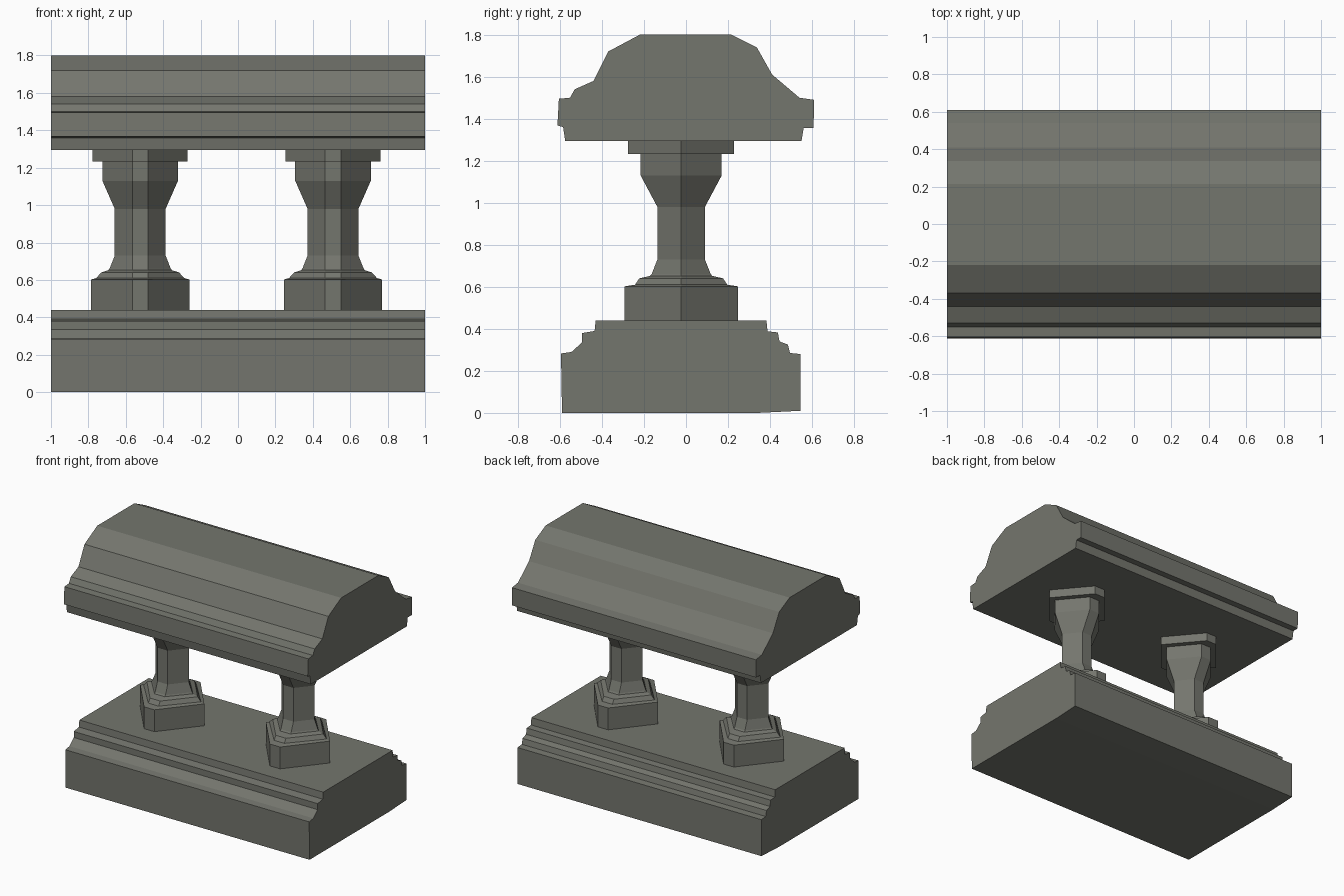
import bpy, bmesh

stone = bpy.data.materials.new("grey stone")
stone.diffuse_color = (0.175, 0.18, 0.155, 1)


def finish(name, bm):
    bmesh.ops.recalc_face_normals(bm, faces=bm.faces)
    me = bpy.data.meshes.new(name)
    bm.to_mesh(me)
    bm.free()
    me.materials.append(stone)
    ob = bpy.data.objects.new(name, me)
    bpy.context.collection.objects.link(ob)
    return ob


def loft(name, rings):
    """Join successive point rings with quads and cap both ends."""
    bm = bmesh.new()
    loops = [[bm.verts.new(p) for p in ring] for ring in rings]
    n = len(loops[0])
    for a, b in zip(loops, loops[1:]):
        for i in range(n):
            j = (i + 1) % n
            bm.faces.new((a[i], a[j], b[j], b[i]))
    bm.faces.new(loops[0])
    bm.faces.new(loops[-1])
    return finish(name, bm)


def extrude_along_x(name, profile):
    return loft(name, [[(x, y, z) for y, z in profile] for x in (-1, 1)])


# Stepped base, (y, z) profile
extrude_along_x("base_rail", [
    (-0.59, 0), (0.34, 0), (0.545, 0.01), (0.545, 0.28), (0.495, 0.285),
    (0.485, 0.325), (0.445, 0.34), (0.437, 0.383), (0.388, 0.388),
    (0.383, 0.44), (-0.43, 0.44), (-0.435, 0.39), (-0.495, 0.38),
    (-0.495, 0.335), (-0.545, 0.29), (-0.595, 0.283)])

# Rounded handrail, (y, z) profile
extrude_along_x("top_rail", [
    (-0.575, 1.295), (0.55, 1.295), (0.56, 1.357), (0.607, 1.357), (0.61, 1.49),
    (0.54, 1.50), (0.41, 1.61), (0.337, 1.74), (0.215, 1.80), (-0.22, 1.80),
    (-0.37, 1.72), (-0.44, 1.58), (-0.53, 1.54), (-0.552, 1.50),
    (-0.605, 1.495), (-0.612, 1.368), (-0.585, 1.36)])

# Six-sided balusters: (z, half width, half depth) levels
LEVELS = [(0.435, 0.263, 0.27), (0.602, 0.263, 0.27), (0.610, 0.235, 0.22),
          (0.640, 0.208, 0.20), (0.652, 0.170, 0.148), (0.662, 0.163, 0.14),
          (0.73, 0.136, 0.113), (0.98, 0.136, 0.113), (1.13, 0.202, 0.193),
          (1.232, 0.202, 0.193), (1.232, 0.254, 0.252), (1.30, 0.254, 0.252)]
FLAT, CY = 0.042, -0.023
for name, cx in (("left_baluster", -0.523), ("right_baluster", 0.508)):
    loft(name, [[(cx + x, CY + y, z) for x, y in
                 ((-hx, 0), (-FLAT, -hy), (FLAT, -hy),
                  (hx, 0), (FLAT, hy), (-FLAT, hy))]
                for z, hx, hy in LEVELS])
